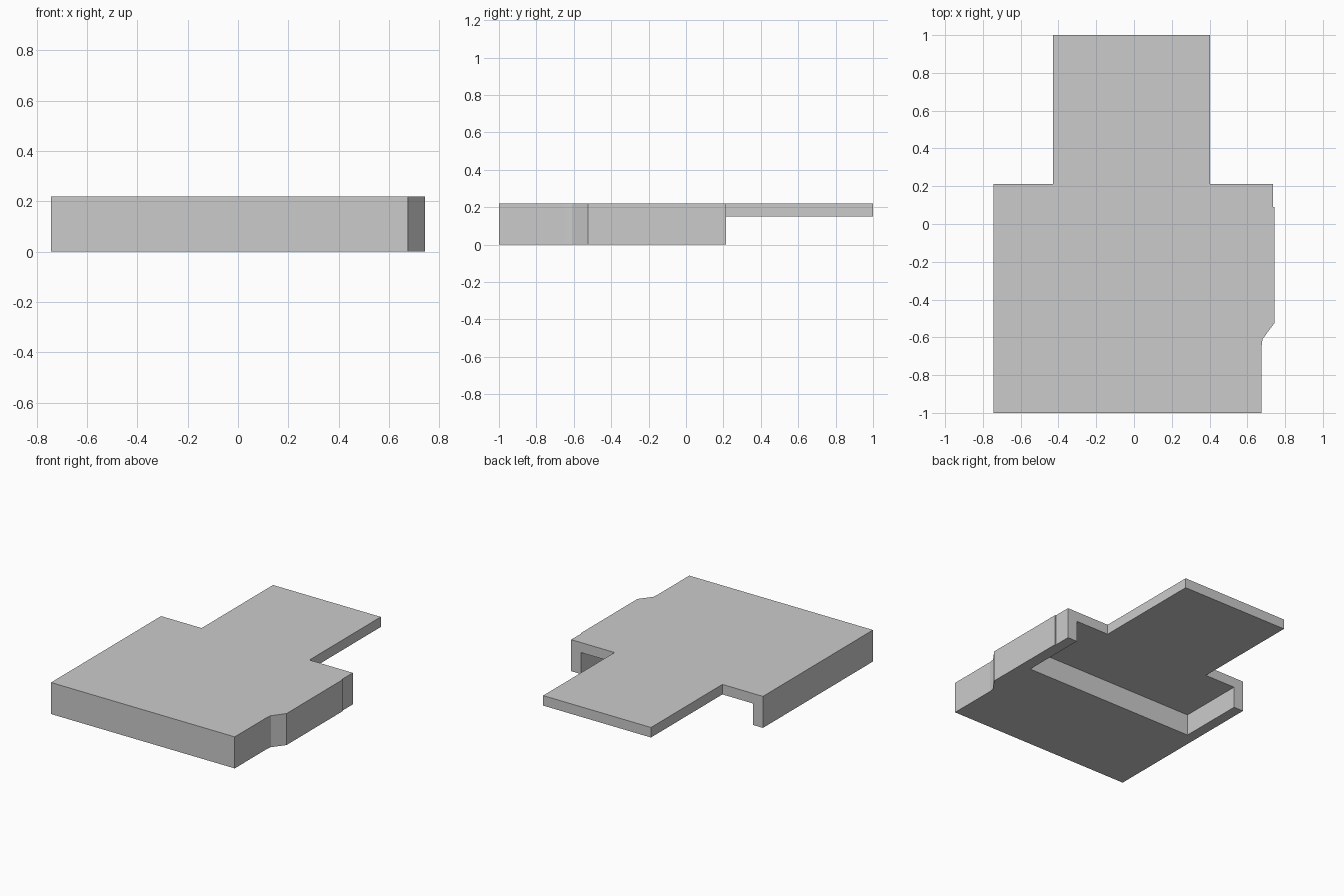
import bpy
import bmesh

if "Cube" in bpy.data.objects:
    bpy.data.objects.remove(bpy.data.objects["Cube"])


def extrude_profile(name, points, z0, z1):
    """Solid prism from an XY outline."""
    bm = bmesh.new()
    face = bm.faces.new([bm.verts.new((x, y, z0)) for x, y in points])
    top = bmesh.ops.extrude_face_region(bm, geom=[face])["geom"]
    verts = [v for v in top if isinstance(v, bmesh.types.BMVert)]
    bmesh.ops.translate(bm, vec=(0, 0, z1 - z0), verts=verts)
    bmesh.ops.recalc_face_normals(bm, faces=bm.faces)
    mesh = bpy.data.meshes.new(name)
    bm.to_mesh(mesh)
    bm.free()
    obj = bpy.data.objects.new(name, mesh)
    bpy.context.collection.objects.link(obj)
    return obj


STEP_Y = 0.213   # back of the wide block, where the tongue begins
PLATE_Z = 0.15   # underside of the tongue and recess ceiling
TOP_Z = 0.22

# Wide block with stepped right side, and narrow tongue at the back
body = extrude_profile("slab_with_tongue", [
    (-0.743, -1), (0.675, -1), (0.675, -0.65), (0.68, -0.61),
    (0.743, -0.525), (0.743, 0.09), (0.737, 0.09), (0.737, STEP_Y),
    (0.402, STEP_Y), (0.402, 1), (-0.43, 1), (-0.43, STEP_Y),
    (-0.743, STEP_Y),
], 0, TOP_Z)

# Clears the space under the tongue and the recess open to the back
cutter = extrude_profile("underside_cutter", [
    (-0.668, -0.257), (0.662, -0.257), (0.662, STEP_Y), (0.9, STEP_Y),
    (0.9, 1.1), (-0.9, 1.1), (-0.9, STEP_Y), (-0.668, STEP_Y),
], -0.1, PLATE_Z)
cutter.hide_render = True

cut = body.modifiers.new("underside_cut", "BOOLEAN")
cut.operation = "DIFFERENCE"
cut.solver = "EXACT"
cut.object = cutter
bpy.context.view_layer.objects.active = body
bpy.ops.object.modifier_apply(modifier=cut.name)
bpy.data.objects.remove(cutter)
